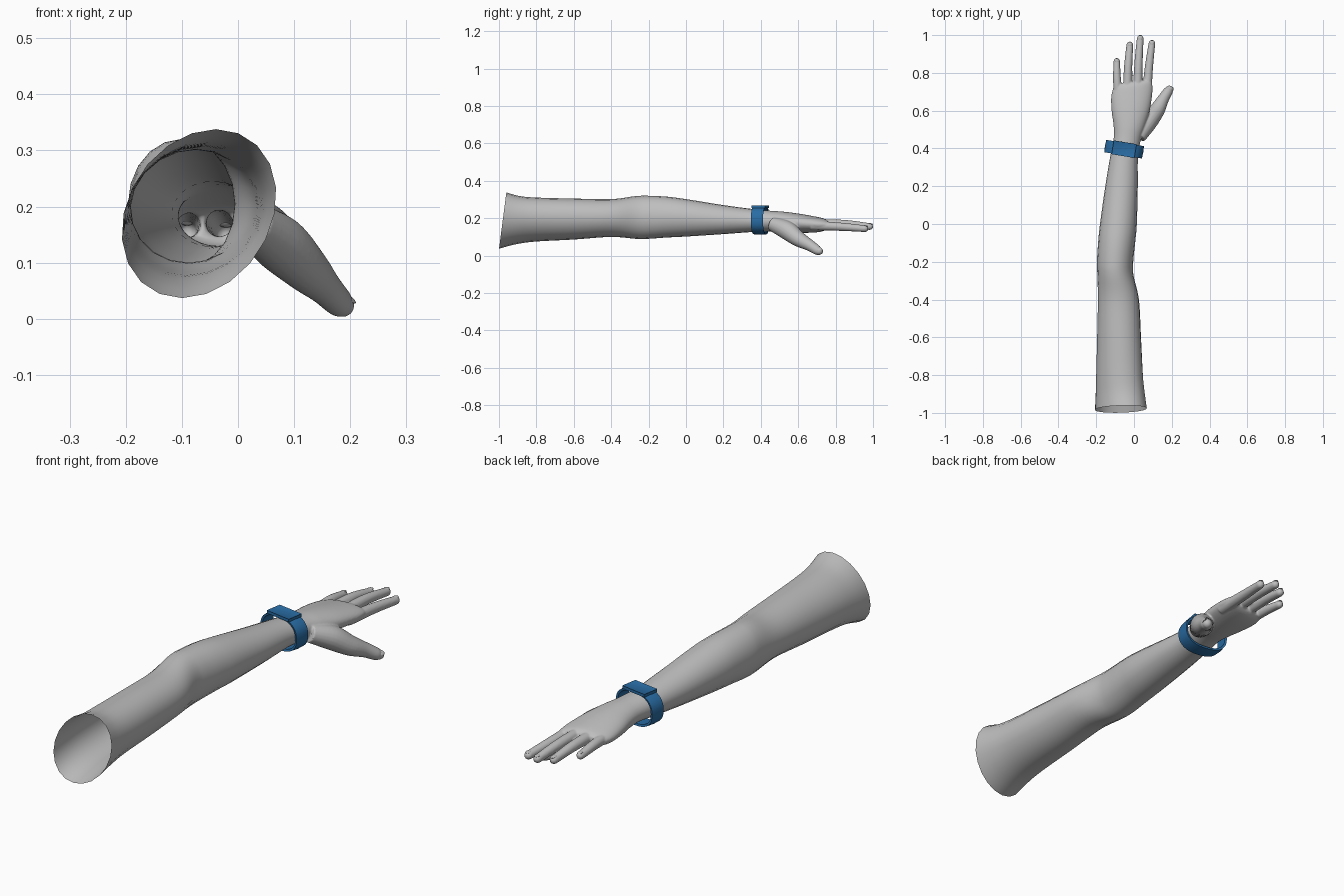
import bpy, bmesh, math
from mathutils import Vector, Matrix

if "Cube" in bpy.data.objects:
    bpy.data.objects.remove(bpy.data.objects["Cube"])


def material(name, rgb):
    m = bpy.data.materials.new(name)
    m.diffuse_color = (*rgb, 1)
    m.use_nodes = True
    m.node_tree.nodes["Principled BSDF"].inputs["Base Color"].default_value = m.diffuse_color
    return m


GREY = material("skin grey", (0.52, 0.52, 0.52))
BLUE = material("band blue", (0.022, 0.15, 0.37))


def make(name, bm, mat, sharp=60):
    bmesh.ops.recalc_face_normals(bm, faces=bm.faces)
    me = bpy.data.meshes.new(name)
    bm.to_mesh(me)
    bm.free()
    me.materials.append(mat)
    for p in me.polygons:
        p.use_smooth = True
    me.set_sharp_from_angle(angle=math.radians(sharp))
    ob = bpy.data.objects.new(name, me)
    bpy.context.collection.objects.link(ob)
    return ob


def spline(rows, steps):
    """Catmull-Rom through tuples of numbers."""
    out = []
    for i in range(len(rows) - 1):
        a, b = rows[max(i - 1, 0)], rows[i]
        c, d = rows[i + 1], rows[min(i + 2, len(rows) - 1)]
        for s in range(steps):
            t = s / steps
            out.append(tuple(0.5 * (2 * q + (r - p) * t + (2 * p - 5 * q + 4 * r - w) * t * t
                                    + (3 * q - p - 3 * r + w) * t ** 3)
                             for p, q, r, w in zip(a, b, c, d)))
    return out + [rows[-1]]


def loft(bm, rings, capped):
    vs = [[bm.verts.new(p) for p in r] for r in rings]
    n = len(vs[0])
    for a, b in zip(vs, vs[1:]):
        for i in range(n):
            bm.faces.new((a[i], a[(i + 1) % n], b[(i + 1) % n], b[i]))
    if capped:
        bm.faces.new(vs[0][::-1])
        bm.faces.new(vs[-1])


# arm cross-sections: y, left x, right x, bottom z, top z, x shear, rim tilt, knuckle skew
SECTIONS = [
    (-0.98, -0.204, 0.065, 0.037, 0.338, 0.20, 0.13, 0),
    (-0.90, -0.202, 0.056, 0.060, 0.318, 0.18, 0.10, 0),
    (-0.80, -0.200, 0.047, 0.075, 0.310, 0.15, 0.06, 0),
    (-0.60, -0.195, 0.037, 0.086, 0.305, 0.10, 0, 0),
    (-0.40, -0.191, 0.026, 0.100, 0.302, 0.05, 0, 0),
    (-0.27, -0.194, -0.003, 0.090, 0.318, 0, 0, 0),
    (-0.20, -0.196, -0.004, 0.090, 0.320, 0, 0, 0),
    (-0.10, -0.190, 0.006, 0.097, 0.315, 0, 0, 0),
    (0.00, -0.180, 0.015, 0.102, 0.302, 0, 0, 0),
    (0.20, -0.152, 0.020, 0.115, 0.270, 0, 0, 0),
    (0.35, -0.127, 0.021, 0.126, 0.250, 0, 0, 0),
    (0.45, -0.108, 0.037, 0.130, 0.240, 0, 0, 0),
    (0.52, -0.108, 0.060, 0.125, 0.235, 0, 0, 0),
    (0.60, -0.118, 0.084, 0.122, 0.225, 0, 0, 0.05),
    (0.68, -0.121, 0.097, 0.123, 0.211, 0, 0, 0.12),
    (0.73, -0.112, 0.096, 0.130, 0.200, 0, 0, 0.15),
    (0.75, -0.103, 0.088, 0.142, 0.188, 0, 0, 0.15),
]
SAMPLES = spline(SECTIONS, 5)


def section_ring(s, n):
    y, xl, xr, zb, zt, shear, tilt, skew = s
    xc, zc = (xl + xr) / 2, (zb + zt) / 2
    ring = []
    for i in range(n):
        a = 2 * math.pi * i / n
        dx, dz = (xr - xl) / 2 * math.cos(a), (zt - zb) / 2 * math.sin(a)
        ring.append((xc + dx + shear * dz, y + tilt * dz + skew * dx, zc + dz))
    return ring


def tube(bm, path, n=20):
    """Round finger with a domed tip; path rows are x, y, z, radius."""
    pts = spline(path, 6)
    d = (Vector(pts[-1][:3]) - Vector(pts[-3][:3])).normalized()
    end, r = Vector(pts[-1][:3]), pts[-1][3]
    for deg in (25, 50, 70, 84):
        a = math.radians(deg)
        pts.append((*(end + d * r * math.sin(a)), r * math.cos(a)))
    rings = []
    for i, p in enumerate(pts):
        t = (Vector(pts[min(i + 1, len(pts) - 1)][:3]) - Vector(pts[max(i - 1, 0)][:3])).normalized()
        u = t.cross(Vector((0, 0, 1))).normalized()
        v = u.cross(t)
        rings.append([Vector(p[:3]) + p[3] * (u * math.cos(2 * math.pi * k / n)
                      + v * math.sin(2 * math.pi * k / n)) for k in range(n)])
    loft(bm, rings, True)
    return end, d, r


# open-ended arm, ending under the wristband
bm = bmesh.new()
loft(bm, [section_ring(s, 20) for s in SAMPLES if s[0] < 0.40], False)
make("arm", bm, GREY)

# hand: palm, four fingers and thumb fused into one skin
DIGITS = [
    [(-0.082, 0.66, 0.165, 0.024), (-0.090, 0.77, 0.166, 0.021), (-0.091, 0.862, 0.156, 0.017)],
    [(-0.035, 0.68, 0.170, 0.025), (-0.031, 0.83, 0.168, 0.022), (-0.022, 0.948, 0.152, 0.018)],
    [(0.019, 0.68, 0.171, 0.025), (0.024, 0.85, 0.169, 0.022), (0.033, 0.983, 0.155, 0.018)],
    [(0.066, 0.67, 0.162, 0.026), (0.079, 0.83, 0.154, 0.022), (0.095, 0.957, 0.144, 0.018)],
    [(0.025, 0.46, 0.170, 0.038), (0.073, 0.54, 0.135, 0.050), (0.120, 0.60, 0.090, 0.042),
     (0.154, 0.66, 0.056, 0.031), (0.179, 0.70, 0.030, 0.026), (0.187, 0.712, 0.024, 0.021)],
]
bm = bmesh.new()
loft(bm, [section_ring(s, 40) for s in SAMPLES if s[0] > 0.33], True)
tips = [tube(bm, path) for path in DIGITS]
hand = make("hand", bm, GREY)
remesh = hand.modifiers.new("fuse", 'REMESH')
remesh.mode = 'VOXEL'
remesh.voxel_size = 0.004
smooth = hand.modifiers.new("soften", 'SMOOTH')
smooth.factor = 0.5
smooth.iterations = 5
dg = bpy.context.evaluated_depsgraph_get()
fused = bpy.data.meshes.new_from_object(hand.evaluated_get(dg))
bpy.data.objects.remove(hand)
bm = bmesh.new()
bm.from_mesh(fused)
# cut off the closed wrist end so the arm stays hollow
bmesh.ops.bisect_plane(bm, geom=bm.verts[:] + bm.edges[:] + bm.faces[:],
                       plane_co=(0, 0.39, 0), plane_no=(0, 1, 0), clear_inner=True)
make("hand", bm, GREY, 180)

# fingernails
bm = bmesh.new()
for i, (end, d, r) in enumerate(tips):
    up = Vector((0.75, 0, 0.6)) if i == 4 else Vector((0, 0, 1))
    up = (up - d * up.dot(d)).normalized()
    side = d.cross(up)
    rot = Matrix((side, d, up)).transposed().to_4x4()
    loc = Matrix.Translation(end + up * r * 0.84 + d * 0.001)
    bmesh.ops.create_uvsphere(bm, u_segments=12, v_segments=8, radius=1,
                              matrix=loc @ rot @ Matrix.Diagonal((r * 0.6, r * 0.75, 0.0035, 1)))
make("fingernails", bm, GREY)

# wristband: rounded-square loop, slightly turned to follow the forearm
TURN = Matrix.Translation((-0.0525, 0.396, 0.189)) @ Matrix.Rotation(-0.165, 4, 'Z')


def band_ring(a, b, y, n=40):
    ring = []
    for i in range(n):
        t = 2 * math.pi * i / n
        c, s = math.cos(t), math.sin(t)
        ring.append(TURN @ Vector((math.copysign(abs(c) ** 0.84, c) * a, y,
                                   math.copysign(abs(s) ** 0.84, s) * b)))
    return ring


bm = bmesh.new()
profile = [(0, -0.031), (0.009, -0.033), (0.011, 0), (0.009, 0.033), (0, 0.031), (0, -0.031)]
loft(bm, [band_ring(0.092 + o, 0.066 + o, y) for o, y in profile], False)
bmesh.ops.remove_doubles(bm, verts=bm.verts, dist=1e-5)
make("wristband", bm, BLUE, 40)

# flat display plate with a shallow recessed face
bm = bmesh.new()
bmesh.ops.create_cube(bm, size=1, matrix=TURN @ Matrix.Translation((0, 0, 0.072))
                      @ Matrix.Diagonal((0.122, 0.074, 0.013, 1)))
bm.normal_update()
top = max(bm.faces, key=lambda f: f.normal.z)
bmesh.ops.inset_region(bm, faces=[top], thickness=0.005, depth=-0.002)
make("display_plate", bm, BLUE, 30)
